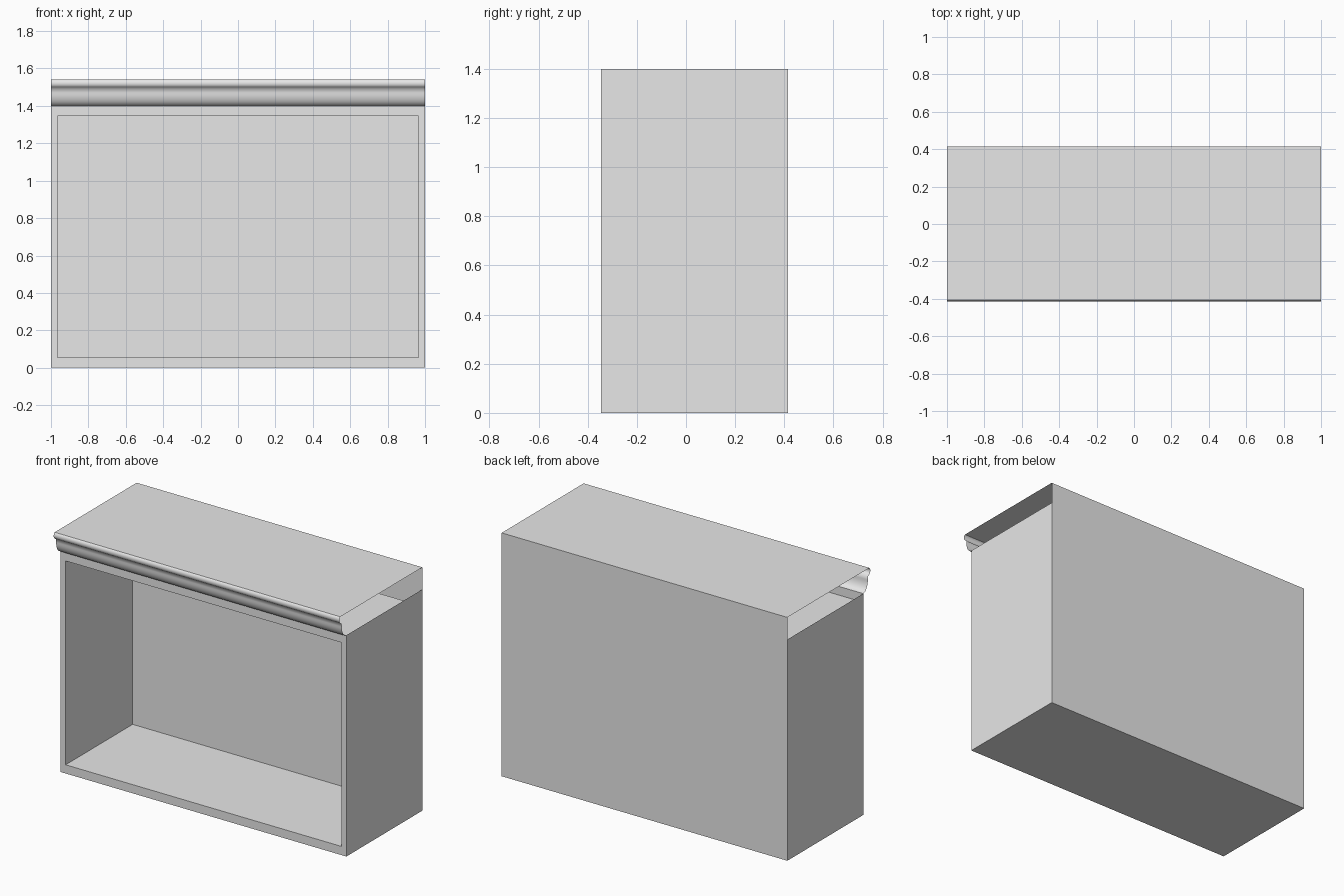
import bpy, bmesh, math

old = bpy.data.objects.get("Cube")
if old:
    bpy.data.objects.remove(old, do_unlink=True)

HALF_W, BACK, FRONT = 1.0, 0.415, -0.345
BODY_TOP, TOP = 1.4, 1.54

grey = bpy.data.materials.new("light_grey")
grey.use_nodes = True
grey.diffuse_color = (0.8, 0.8, 0.8, 1)
grey.node_tree.nodes["Principled BSDF"].inputs["Base Color"].default_value = (0.8, 0.8, 0.8, 1)


def finish(name, bm):
    """Turn a bmesh into a named grey object."""
    mesh = bpy.data.meshes.new(name)
    bm.to_mesh(mesh)
    bm.free()
    mesh.materials.append(grey)
    obj = bpy.data.objects.new(name, mesh)
    bpy.context.collection.objects.link(obj)
    return obj


def sweep(name, profile):
    """Sweep an open (y, z) profile across the full width as a thin sheet."""
    bm = bmesh.new()
    rows = [[bm.verts.new((x, y, z)) for x in (-HALF_W, HALF_W)] for y, z in profile]
    for (a, b), (c, d) in zip(rows, rows[1:]):
        bm.faces.new((a, c, d, b))
    return finish(name, bm)


def arc(cy, cz, ry, rz, start, end, steps=8):
    """Points on an elliptical arc in the (y, z) plane."""
    angles = [math.radians(start + (end - start) * i / steps) for i in range(steps + 1)]
    return [(cy + ry * math.cos(a), cz + rz * math.sin(a)) for a in angles]


# Cabinet body: a box with an open top and a recessed front compartment
bm = bmesh.new()
bmesh.ops.create_cube(bm, size=1)
for v in bm.verts:
    v.co.x *= 2 * HALF_W
    v.co.y = BACK if v.co.y > 0 else FRONT
    v.co.z = BODY_TOP if v.co.z > 0 else 0
bm.normal_update()
lid = [f for f in bm.faces if f.normal.z > 0.9]
bmesh.ops.delete(bm, geom=lid, context='FACES_ONLY')
opening = [f for f in bm.faces if f.normal.y < -0.9]
bmesh.ops.inset_individual(bm, faces=opening, thickness=0.02)
for v in opening[0].verts:
    v.co.x = math.copysign(0.965, v.co.x)
    v.co.z = 1.345 if v.co.z > 0.7 else 0.055
recess = bmesh.ops.extrude_discrete_faces(bm, faces=opening)["faces"][0]
for v in recess.verts:
    v.co.y = 0.325
bm.normal_update()
finish("cabinet_body", bm)

# Top board with the upper part of the back
sweep("top_board", [(BACK, BODY_TOP), (BACK, TOP), (-0.405, TOP)])

# Crown moulding: a small bead above a rounded shoulder
bead = arc(-0.397, 1.52, 0.018, 0.022, 115, 240)
shoulder = arc(-0.345, 1.47, 0.045, 0.07, 180, 250)
crown = sweep("crown_moulding",
              [(-0.405, TOP)] + bead[1:] + [(-0.392, 1.49)] + shoulder + [(FRONT, BODY_TOP)])
bpy.ops.object.select_all(action='DESELECT')
crown.select_set(True)
bpy.context.view_layer.objects.active = crown
bpy.ops.object.shade_smooth_by_angle(angle=math.radians(50))
